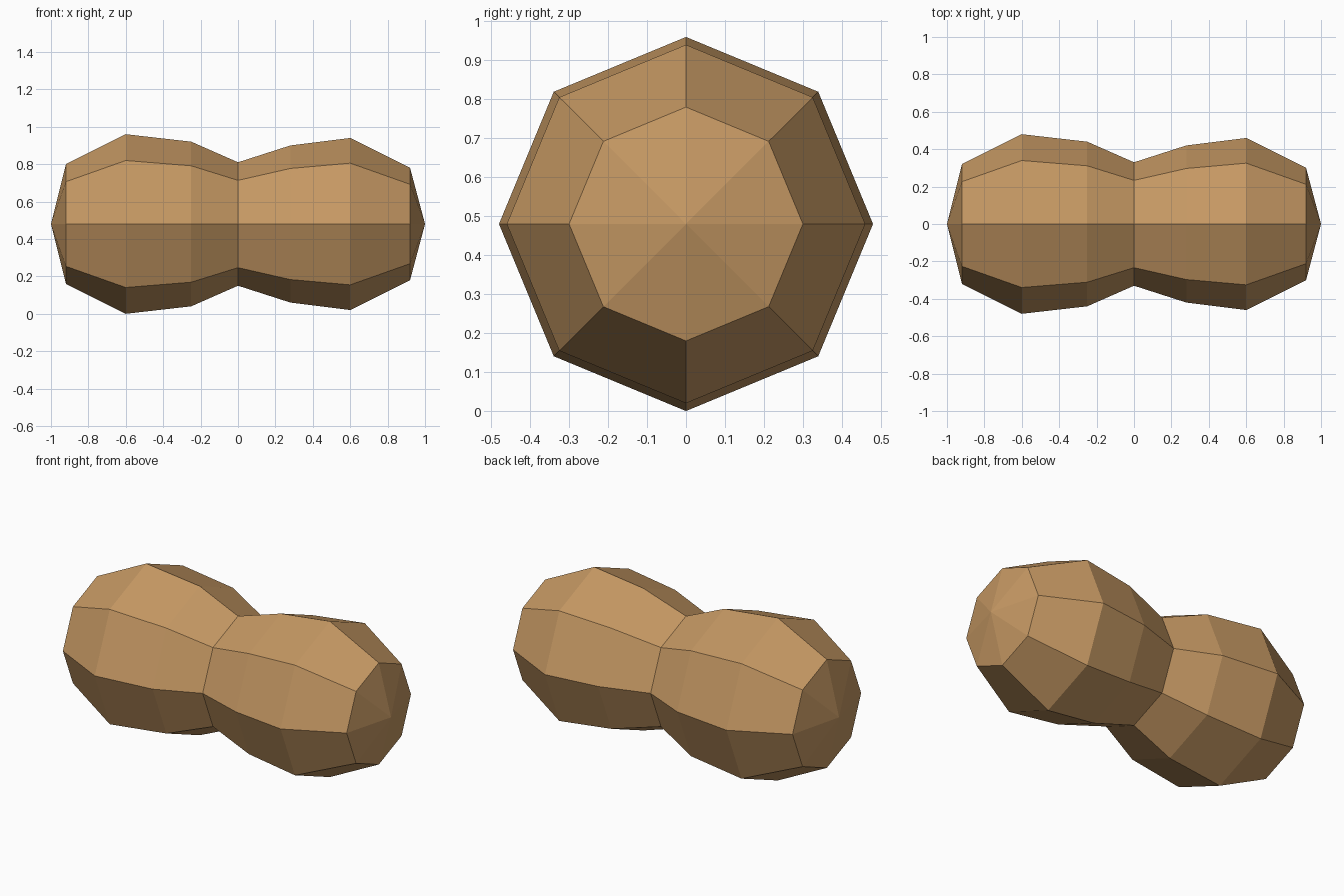
import bpy, bmesh, math

if "Cube" in bpy.data.objects:
    bpy.data.objects.remove(bpy.data.objects["Cube"])

SIDES = 8
CENTRE_Z = 0.48
# (x, radius) rings along the shell, two lobes with a waist
PROFILE = [(-0.92, 0.32), (-0.60, 0.48), (-0.25, 0.44), (0.0, 0.33),
           (0.28, 0.42), (0.60, 0.46), (0.92, 0.30)]

mat = bpy.data.materials.new("tan shell")
mat.diffuse_color = (0.56, 0.315, 0.125, 1)
mat.use_nodes = True
mat.node_tree.nodes["Principled BSDF"].inputs["Base Color"].default_value = mat.diffuse_color

bm = bmesh.new()


def ring(x, r):
    angles = [2 * math.pi * i / SIDES for i in range(SIDES)]
    return [bm.verts.new((x, r * math.cos(a), CENTRE_Z + r * math.sin(a))) for a in angles]


# Side walls between neighbouring rings
rings = [ring(x, r) for x, r in PROFILE]
for a, b in zip(rings, rings[1:]):
    for i in range(SIDES):
        j = (i + 1) % SIDES
        bm.faces.new((a[i], a[j], b[j], b[i]))

# Pointed ends
for x, end in ((-1, rings[0]), (1, rings[-1])):
    tip = bm.verts.new((x, 0, CENTRE_Z))
    for i in range(SIDES):
        bm.faces.new((tip, end[i], end[(i + 1) % SIDES]))

bmesh.ops.recalc_face_normals(bm, faces=bm.faces)
mesh = bpy.data.meshes.new("peanut_shell")
bm.to_mesh(mesh)
bm.free()
mesh.materials.append(mat)
shell = bpy.data.objects.new("peanut_shell", mesh)
bpy.context.collection.objects.link(shell)
